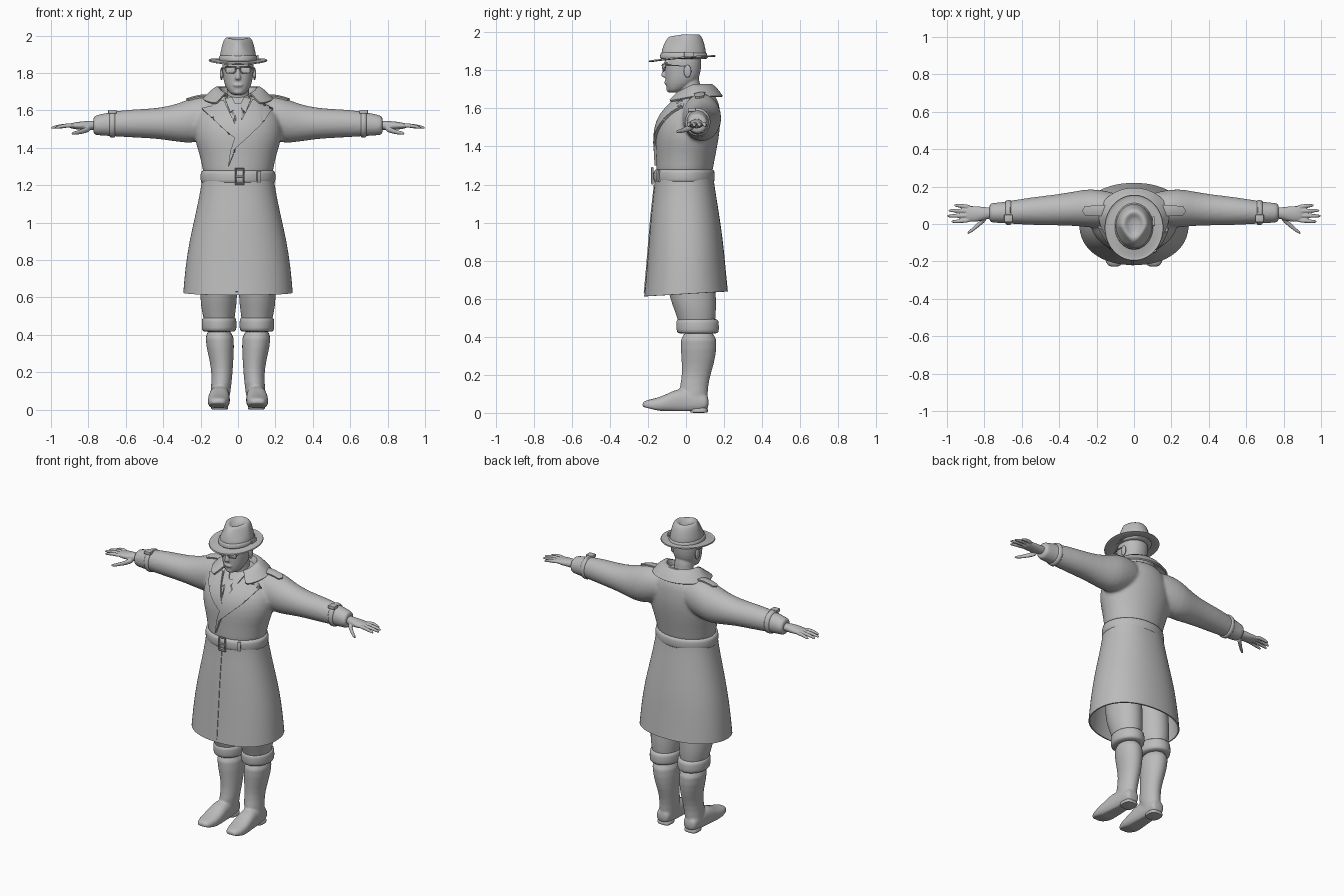
import bpy, bmesh, math
from mathutils import Vector
from mathutils.bvhtree import BVHTree

cube = bpy.data.objects.get("Cube")
if cube:
    bpy.data.objects.remove(cube)

grey = bpy.data.materials.new("plain grey")
grey.use_nodes = True
grey.diffuse_color = (0.5, 0.5, 0.5, 1)
grey.node_tree.nodes["Principled BSDF"].inputs["Base Color"].default_value = grey.diffuse_color


def select(*objs):
    bpy.ops.object.select_all(action='DESELECT')
    for o in objs:
        o.select_set(True)
    bpy.context.view_layer.objects.active = objs[0]


def finish(obj, angle=45):
    select(obj)
    bpy.ops.object.convert(target='MESH')
    obj.data.materials.clear()
    obj.data.materials.append(grey)
    bpy.ops.object.shade_smooth_by_angle(angle=math.radians(angle))
    return obj


def build(name, bm, mirror=False, subdivide=0, thick=0, offset=0, bevel=0):
    bmesh.ops.recalc_face_normals(bm, faces=bm.faces)
    mesh = bpy.data.meshes.new(name)
    bm.to_mesh(mesh)
    bm.free()
    obj = bpy.data.objects.new(name, mesh)
    bpy.context.collection.objects.link(obj)
    if subdivide:
        obj.modifiers.new("subdivide", 'SUBSURF').levels = subdivide
    if thick:
        mod = obj.modifiers.new("thickness", 'SOLIDIFY')
        mod.thickness, mod.offset = thick, offset
    if bevel:
        mod = obj.modifiers.new("bevel", 'BEVEL')
        mod.width, mod.segments = bevel, 2
    if mirror:
        obj.modifiers.new("mirror", 'MIRROR').use_mirror_merge = False
    return finish(obj)


def loft(name, axis, rings, power=2, sides=24, capped=True, **kw):
    """Skin oval rings (position, centre a, centre b, radius a, radius b) along an axis."""
    bm = bmesh.new()
    rows = []
    for t, ca, cb, ra, rb in rings:
        row = []
        for i in range(sides):
            a = math.tau * i / sides
            c, s = math.cos(a), math.sin(a)
            u = ca + ra * math.copysign(abs(c) ** (2 / power), c)
            v = cb + rb * math.copysign(abs(s) ** (2 / power), s)
            row.append(bm.verts.new({'x': (t, u, v), 'y': (u, t, v), 'z': (u, v, t)}[axis]))
        rows.append(row)
    for lo, hi in zip(rows, rows[1:]):
        for i in range(sides):
            j = (i + 1) % sides
            bm.faces.new((lo[i], lo[j], hi[j], hi[i]))
    if capped:
        bm.faces.new(rows[0])
        bm.faces.new(rows[-1])
    return build(name, bm, subdivide=1, **kw)


def deform(obj, rule):
    for v in obj.data.vertices:
        v.co = rule(*v.co)


def blend(name, objs, voxel, passes):
    """Fuse overlapping parts into one smooth skin."""
    select(*objs)
    bpy.ops.object.join()
    obj = objs[0]
    obj.name = name
    mod = obj.modifiers.new("fuse", 'REMESH')
    mod.mode, mod.voxel_size = 'VOXEL', voxel
    mod = obj.modifiers.new("soften", 'SMOOTH')
    mod.factor, mod.iterations = 0.5, passes
    return finish(obj, 60)


def patch(name, target, outline, lift, from_top=False, mirror=False):
    """Lay a flat outline onto a surface, from the front or from the top."""
    bm = bmesh.new()
    bm.faces.new([bm.verts.new((p, q, 3) if from_top else (p, -3, q)) for p, q in outline])
    bmesh.ops.triangulate(bm, faces=bm.faces)
    up = 1 if from_top else 2
    for axis in (0, up):
        vals = [v.co[axis] for v in bm.verts]
        n = int((max(vals) - min(vals)) / 0.015)
        for k in range(1, n + 1):
            at, no = Vector(), Vector()
            at[axis] = min(vals) + k * 0.015
            no[axis] = 1
            bmesh.ops.bisect_plane(bm, geom=bm.verts[:] + bm.edges[:] + bm.faces[:], plane_co=at, plane_no=no)
    tree = BVHTree.FromObject(target, bpy.context.evaluated_depsgraph_get())
    ray = Vector((0, 0, -1)) if from_top else Vector((0, 1, 0))
    for v in bm.verts:
        hit = tree.ray_cast(v.co, ray)[0]
        v.co = hit if hit else tree.find_nearest(v.co)[0]
    return build(name, bm, thick=lift * 2, mirror=mirror)


def box(name, centre, size, bevel=0.003, mirror=False):
    bm = bmesh.new()
    bmesh.ops.create_cube(bm, size=1)
    for v in bm.verts:
        v.co = Vector(centre) + v.co * Vector(size)
    return build(name, bm, bevel=bevel, mirror=mirror)


def ball(name, centre, size, mirror=False):
    bm = bmesh.new()
    bmesh.ops.create_uvsphere(bm, u_segments=20, v_segments=12, radius=1)
    for v in bm.verts:
        v.co = Vector(centre) + v.co * Vector(size)
    return build(name, bm, mirror=mirror)


def wire(name, points, radius, closed=False, mirror=False):
    curve = bpy.data.curves.new(name, 'CURVE')
    curve.dimensions, curve.bevel_depth, curve.bevel_resolution = '3D', radius, 1
    spline = curve.splines.new('POLY')
    spline.points.add(len(points) - 1)
    for p, co in zip(spline.points, points):
        p.co = (*co, 1)
    spline.use_cyclic_u = closed
    obj = bpy.data.objects.new(name, curve)
    bpy.context.collection.objects.link(obj)
    finish(obj)
    if mirror:
        obj.modifiers.new("mirror", 'MIRROR').use_mirror_merge = False
        finish(obj)
    return obj


# Coat: torso and sleeves fused, skirt hanging open below
torso = loft("torso", 'z', [(1.22, 0, -.01, .18, .145), (1.28, 0, -.008, .19, .15), (1.36, 0, 0, .205, .158),
                            (1.44, 0, .005, .235, .168), (1.52, 0, .015, .238, .168), (1.58, 0, .03, .22, .15),
                            (1.64, 0, .055, .17, .12), (1.7, 0, .06, .1, .07)])
sleeves = loft("sleeves", 'x', [(.06, .08, 1.58, .08, .09), (.16, .08, 1.565, .1, .118), (.24, .085, 1.547, .105, .125),
                                (.32, .082, 1.533, .092, .103), (.42, .075, 1.53, .083, .083),
                                (.52, .07, 1.53, .077, .078), (.62, .065, 1.53, .067, .072),
                                (.71, .06, 1.525, .056, .062), (.765, .06, 1.52, .053, .053),
                                (.775, .06, 1.52, .05, .05)], mirror=True)
coat = blend("coat_top", [torso, sleeves], .01, 6)
skirt = loft("coat_skirt", 'z', [(.625, 0, 0, .29, .217), (.75, 0, 0, .28, .205), (.9, 0, 0, .258, .192),
                                 (1.05, 0, -.005, .222, .175), (1.2, 0, -.008, .192, .153),
                                 (1.25, 0, -.01, .188, .15)], power=2.2, sides=32, capped=False, thick=.008)
deform(skirt, lambda x, y, z: (x, y, z + .06 * y * max(0, 1 - (z - .62) * 3)))
patch("coat_front_edge", skirt, [(-.012, .63), (0, .63), (0, 1.2), (-.012, 1.2)], .004)

# Belt with buckle and loop
belt = loft("belt", 'z', [(1.205, 0, -.01, .188, .15), (1.212, 0, -.01, .2, .16), (1.245, 0, -.01, .202, .163),
                          (1.275, 0, -.01, .2, .16), (1.282, 0, -.01, .188, .15)], sides=32)
wire("buckle", [(-.013, -.177, 1.205), (.03, -.177, 1.205), (.03, -.177, 1.288), (-.013, -.177, 1.288)], .006, True)
box("buckle_prong", (.01, -.177, 1.247), (.045, .008, .01))
patch("belt_loop", belt, [(.1, 1.215), (.118, 1.215), (.118, 1.272), (.1, 1.272)], .01)

# Shirt, tie and lapels laid on the chest
patch("shirt_collar", coat, [(.006, 1.615), (.04, 1.585), (.07, 1.66), (.03, 1.665)], .007, mirror=True)
patch("tie", coat, [(-.02, 1.63), (.02, 1.63), (.012, 1.595), (.026, 1.52), (0, 1.46), (-.026, 1.52), (-.012, 1.595)], .009)
patch("right_lapel", coat, [(-.075, 1.65), (-.13, 1.635), (-.135, 1.618), (-.19, 1.605), (-.13, 1.55),
                            (-.055, 1.48), (0, 1.44), (-.005, 1.5)], .011)
patch("left_lapel", coat, [(.075, 1.65), (.13, 1.635), (.125, 1.618), (.18, 1.605), (.13, 1.53), (.05, 1.455),
                           (-.01, 1.4), (-.05, 1.3), (-.04, 1.38), (-.015, 1.46), (0, 1.51)], .014)

# Turned-up collar: a folded strip sweeping round the neck
bm = bmesh.new()
rows = []
for i in range(33):
    a = math.radians(-142 + 284 * i / 32)
    s, c = math.sin(a), math.cos(a)
    front = max(0, -c)
    rows.append([bm.verts.new(p) for p in (
        (.085 * s, .035 + .065 * c, 1.66),
        (.098 * s, .035 + .085 * c, 1.738 - .05 * front),
        (.135 * s, .04 + .115 * c, 1.712 - .05 * front),
        (.185 * s, .045 + .145 * c - .03 * front, 1.662 - .035 * front))])
for p, q in zip(rows, rows[1:]):
    for k in range(3):
        bm.faces.new((p[k], p[k + 1], q[k + 1], q[k]))
build("collar", bm, subdivide=1, thick=.01)

# Shoulder straps and cuff straps
patch("shoulder_straps", coat, [(.15, .045), (.26, .05), (.275, .072), (.26, .095), (.15, .1)], .01, True, True)
loft("cuff_straps", 'x', [(.655, .062, 1.528, .06, .066), (.657, .062, 1.528, .07, .077),
                          (.687, .061, 1.527, .066, .073), (.689, .061, 1.527, .056, .062)], mirror=True)
box("cuff_buckles", (.672, .03, 1.592), (.045, .04, .02), mirror=True)

# Hands
parts = [loft("palm", 'x', [(.73, .06, 1.52, .026, .024), (.79, .058, 1.52, .032, .026), (.83, .053, 1.518, .042, .024),
                            (.87, .054, 1.518, .044, .019), (.905, .055, 1.517, .04, .013)], sides=16),
         loft("thumb", 'x', [(.785, .035, 1.505, .016, .018), (.82, .008, 1.492, .016, .016),
                             (.85, -.02, 1.483, .013, .012), (.88, -.043, 1.478, .01, .01),
                             (.892, -.05, 1.477, .005, .005)], sides=12)]
for y, tip in ((.02, .98), (.045, 1.002), (.069, .994), (.092, .965)):
    spread = (y - .055) * .2
    parts.append(loft("finger", 'x', [(.87, y, 1.518, .012, .012), (.92, y + spread / 2, 1.52, .0115, .012),
                                      (tip - .02, y + spread, 1.511, .01, .0095),
                                      (tip, y + spread, 1.506, .005, .005)], sides=12))
hands = blend("hands", parts, .004, 3)
hands.modifiers.new("mirror", 'MIRROR').use_mirror_merge = False
finish(hands, 60)

# Head and neck
head = loft("head", 'z', [(1.682, 0, -.062, .03, .026), (1.695, 0, -.055, .048, .044), (1.73, 0, -.028, .07, .08),
                          (1.77, 0, -.018, .08, .092), (1.82, 0, -.016, .085, .097), (1.87, 0, -.014, .085, .097),
                          (1.93, 0, -.01, .06, .07)], power=2.2)
neck = loft("neck", 'z', [(1.58, 0, .03, .07, .065), (1.66, 0, .022, .06, .056), (1.73, 0, .02, .06, .056), (1.8, 0, .01, .05, .05)])
nose = loft("nose", 'z', [(1.83, 0, -.104, .008, .01), (1.79, 0, -.113, .011, .014), (1.772, 0, -.117, .017, .017),
                          (1.762, 0, -.112, .014, .012)], sides=12)
lips = ball("lips", (0, -.105, 1.735), (.026, .01, .009))
chin = ball("chin", (0, -.08, 1.7), (.03, .024, .018))
brow = ball("brow", (0, -.098, 1.84), (.062, .017, .012))
blend("head", [head, neck, nose, lips, chin, brow], .005, 3)
ball("ears", (.088, .008, 1.795), (.009, .02, .033), mirror=True)

# Glasses
wire("glasses_frames", [(.01, -.123, 1.832), (.066, -.112, 1.834), (.07, -.108, 1.822), (.06, -.112, 1.8),
                        (.025, -.12, 1.797), (.013, -.122, 1.81)], .0035, True, True)
wire("glasses_bridge", [(-.012, -.123, 1.823), (0, -.127, 1.826), (.012, -.123, 1.823)], .003)
wire("glasses_arms", [(.069, -.108, 1.828), (.088, -.06, 1.826), (.091, .01, 1.82)], .003, mirror=True)
box("lenses", (.039, -.111, 1.815), (.05, .006, .03), mirror=True)

# Hat
brim = loft("hat_brim", 'z', [(1.868, 0, -.016, .09, .115), (1.862, 0, -.018, .125, .148), (1.861, 0, -.02, .15, .17),
                              (1.864, 0, -.02, .157, .176)], sides=32, capped=False, thick=.007)
deform(brim, lambda x, y, z: (x, y, z + .08 * y + .25 * x * x))
crown = loft("hat_crown", 'z', [(1.855, 0, -.012, .1, .122), (1.89, 0, -.012, .098, .119), (1.94, 0, -.011, .088, .108),
                                (1.975, 0, -.01, .078, .094), (1.992, 0, -.008, .064, .078),
                                (1.988, 0, -.006, .046, .058), (1.965, 0, -.004, .026, .036)], sides=32)


def pinch(x, y, z):
    f = max(0, min(1, (-y - .01) / .08)) * max(0, min(1, (z - 1.89) / .08))
    return x * (1 - .35 * f), y, z - .012 * f


deform(crown, pinch)
band = loft("hat_band", 'z', [(1.858, 0, -.012, .098, .12), (1.86, 0, -.012, .105, .127), (1.893, 0, -.012, .102, .123),
                              (1.895, 0, -.012, .095, .115)], sides=32)
box("hat_bow", (.104, .015, 1.88), (.012, .05, .034))

# Legs: trousers, boots, boot cuffs and heels
loft("trousers", 'z', [(.42, .1, .06, .075, .09), (.5, .102, .055, .085, .1), (.56, .104, .045, .097, .115),
                       (.65, .103, .028, .1, .128), (.8, .1, .02, .1, .125), (1.1, .085, 0, .09, .11)], mirror=True)
shaft = loft("shaft", 'z', [(.03, .098, .06, .05, .055), (.1, .093, .035, .054, .078), (.18, .085, .05, .055, .072),
                            (.25, .087, .062, .062, .084), (.33, .095, .067, .074, .095), (.44, .102, .066, .083, .1)])
foot = loft("foot", 'y', [(-.23, .105, .04, .025, .014), (-.215, .105, .04, .044, .026), (-.16, .104, .04, .06, .036),
                          (-.1, .102, .05, .06, .048), (-.04, .1, .065, .055, .068), (.04, .098, .06, .05, .06),
                          (.1, .098, .055, .048, .045), (.12, .098, .055, .035, .03)], power=2.5)
deform(foot, lambda x, y, z: (x, y, max(z, .01 + .25 * max(0, -.14 - y))))
boots = blend("boots", [shaft, foot], .007, 4)
boots.modifiers.new("mirror", 'MIRROR').use_mirror_merge = False
finish(boots, 60)
loft("boot_cuffs", 'z', [(.415, .101, .062, .08, .098), (.422, .101, .062, .093, .112), (.455, .101, .061, .094, .113),
                         (.488, .101, .06, .093, .112), (.496, .101, .06, .082, .1)], mirror=True)
loft("heels", 'z', [(0, .098, .068, .044, .044), (.004, .098, .068, .046, .047), (.035, .098, .068, .047, .049)],
     power=3, mirror=True)
